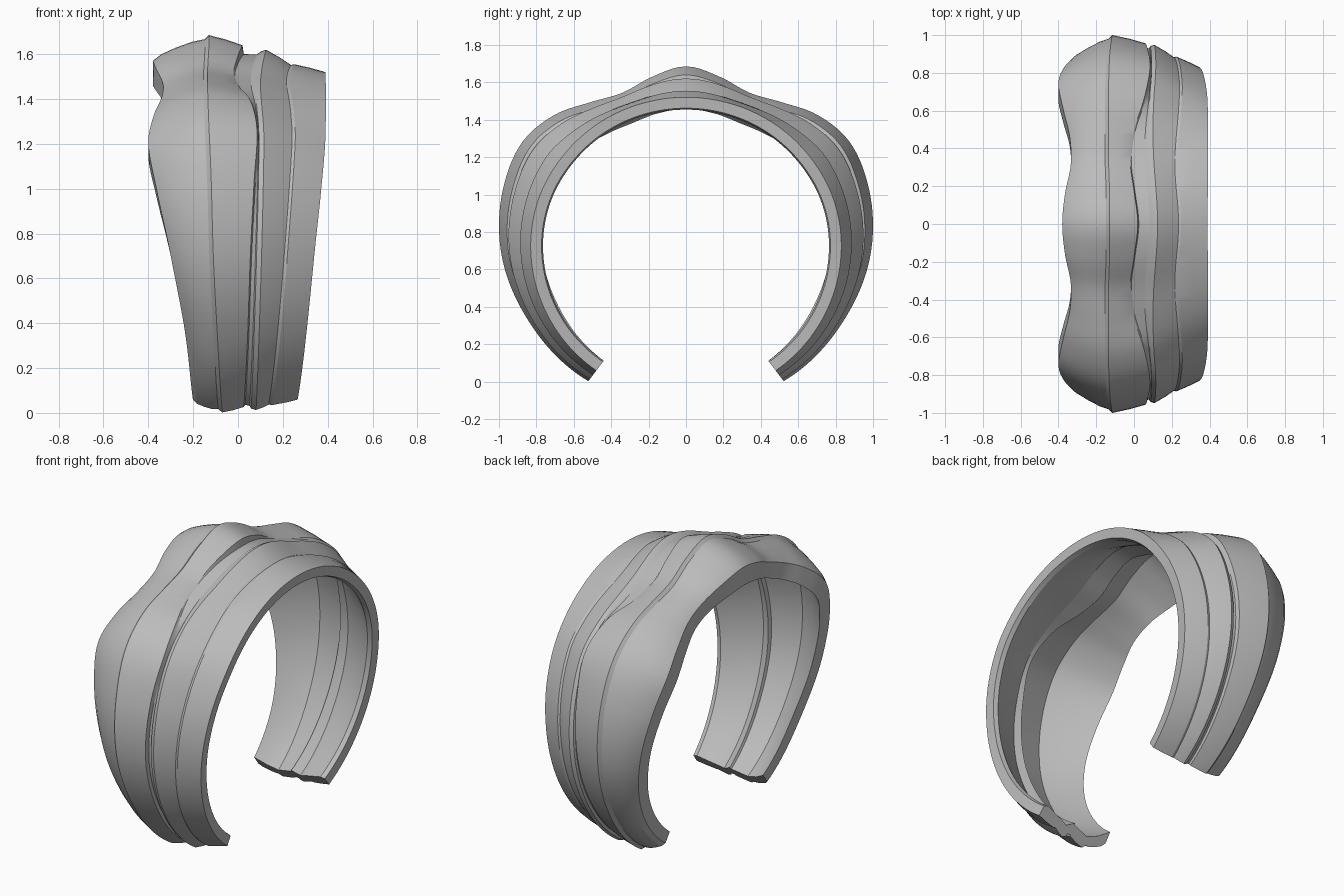
import bpy, bmesh, math

if "Cube" in bpy.data.objects:
    bpy.data.objects.remove(bpy.data.objects["Cube"], do_unlink=True)

CENTRE_Z = 0.70      # centre of the wrist opening
END_ANGLE = 143.2    # where the cuff stops, measured from the top
THICKNESS = 0.066
SEGMENTS = 128

# Long crests of the cuff: (angle from top, x, radius)
LEFT_EDGE = [(0, -.38, .87), (11, -.365, .85), (22, -.335, .83), (33, -.34, .845), (44, -.375, .875),
             (56, -.40, .90), (70, -.365, .89), (90, -.30, .865), (115, -.235, .825), (144, -.20, .80)]
MAIN_RIDGE = [(0, -.13, .985), (11, -.13, .947), (22, -.135, .91), (33, -.135, .945), (44, -.135, 1.01),
              (56, -.13, 1.05), (70, -.12, 1.035), (90, -.11, .99), (115, -.09, .92), (144, -.07, .87)]
STEP_EDGE = [(0, .02, .94), (11, 0, .91), (22, -.02, .88), (33, 0, .905), (44, .055, .965),
             (56, .085, 1.0), (70, .072, .985), (90, .055, .95), (115, .042, .89), (144, .025, .84)]
SECOND_RIDGE = [(0, .125, .92), (22, .105, .89), (33, .10, .91), (44, .105, .95), (56, .115, .98),
                (70, .113, .97), (90, .105, .945), (115, .093, .90), (144, .08, .857)]
BAND_LINE = [(0, .25, .855), (22, .23, .845), (44, .25, .88), (56, .255, .90), (90, .22, .885), (144, .15, .83)]
RIGHT_EDGE = [(0, .39, .82), (50, .39, .83), (70, .37, .835), (90, .34, .83), (144, .265, .80)]
# Height of the step beside the second ridge, and thickness of the left rim
STEP_DROP = [(0, .04), (11, .022), (22, .006), (33, .006), (50, .02), (70, .025), (144, .012)]
LEFT_RIM = [(0, .11), (22, .09), (56, .105), (90, .095), (144, .066)]


def smooth_rail(keys):
    """Return a function angle -> values (such as x, radius) through the keys."""
    # Reflect the second key so that the rail is level at the top
    pts = [(-keys[1][0],) + keys[1][1:]] + keys

    def slope(i, c):
        a, b = pts[max(i - 1, 0)], pts[min(i + 1, len(pts) - 1)]
        return (b[c] - a[c]) / (b[0] - a[0])

    def rail(angle):
        i = 1
        while i < len(pts) - 2 and pts[i + 1][0] < angle:
            i += 1
        p, q = pts[i], pts[i + 1]
        h = q[0] - p[0]
        t = (angle - p[0]) / h
        u = 1 - t
        return tuple(u * u * (1 + 2 * t) * p[c] + t * t * (3 - 2 * t) * q[c]
                     + h * t * u * (u * slope(i, c) - t * slope(i + 1, c))
                     for c in range(1, len(p)))
    return rail


def blend(a, b, t, lift=0):
    return (a[0] + (b[0] - a[0]) * t, a[1] + (b[1] - a[1]) * t + lift)


def shift(p, dx, dr):
    return (p[0] + dx, p[1] + dr)


RAILS = [smooth_rail(k) for k in
         (LEFT_EDGE, MAIN_RIDGE, STEP_EDGE, SECOND_RIDGE, BAND_LINE, RIGHT_EDGE)]
step_drop, left_rim = smooth_rail(STEP_DROP), smooth_rail(LEFT_RIM)


def cross_section(angle):
    """Closed loop of (x, radius): outside from left to right, then inside back."""
    left, ridge, step, crest, band, right = [r(angle) for r in RAILS]
    ridge_foot = shift(ridge, -.018, -.018)
    groove = shift(step, .006, -step_drop(angle)[0])
    crest_foot = shift(crest, -.022, -.008)
    valley = blend(groove, crest_foot, .75, -.01)
    outer = [left,
             blend(left, ridge_foot, .16, .014),
             blend(left, ridge_foot, .45, .016),
             blend(left, ridge_foot, .75, .012),
             ridge_foot, ridge,
             blend(ridge, step, .5, .003),
             step, groove, valley,
             crest_foot, crest,
             blend(crest, band, .5, -.003),
             shift(band, -.014, -.003), band,
             blend(band, right, .5, .002),
             right]
    # The inside follows only the main lines
    left_in = shift(left, 0, -left_rim(angle)[0])
    ridge_in, step_in, groove_in, crest_in, band_in = [
        shift(p, 0, -THICKNESS) for p in (ridge, step, groove, crest, band)]
    inner = [left_in,
             blend(left_in, ridge_in, .5, .012),
             ridge_in, step_in, groove_in, crest_in,
             blend(crest_in, band_in, .5, -.003),
             band_in,
             shift(right, -.03, -THICKNESS),
             shift(right, -.004, -.058)]
    return outer + inner[::-1]


# Cuff body: sweep the changing section around the opening
bm = bmesh.new()
rings = []
for i in range(SEGMENTS + 1):
    angle = END_ANGLE * (2 * i / SEGMENTS - 1)
    a = math.radians(angle)
    rings.append([bm.verts.new((x, r * math.sin(a), CENTRE_Z + r * math.cos(a)))
                  for x, r in cross_section(abs(angle))])
for ra, rb in zip(rings, rings[1:]):
    n = len(ra)
    for j in range(n):
        k = (j + 1) % n
        bm.faces.new((ra[j], ra[k], rb[k], rb[j]))

# Flat end caps
bm.faces.new(rings[0])
bm.faces.new(rings[-1])
bmesh.ops.recalc_face_normals(bm, faces=bm.faces[:])

mesh = bpy.data.meshes.new("cuff_bracelet")
bm.to_mesh(mesh)
bm.free()
cuff = bpy.data.objects.new("cuff_bracelet", mesh)
bpy.context.collection.objects.link(cuff)

# Plain grey metal
grey = bpy.data.materials.new("plain_grey")
grey.use_nodes = True
colour = (0.5, 0.5, 0.5, 1)
grey.diffuse_color = colour
grey.node_tree.nodes["Principled BSDF"].inputs["Base Color"].default_value = colour
mesh.materials.append(grey)

# Smooth shading that keeps the creases crisp
bpy.ops.object.select_all(action='DESELECT')
cuff.select_set(True)
bpy.context.view_layer.objects.active = cuff
bpy.ops.object.shade_smooth_by_angle(angle=math.radians(20))
